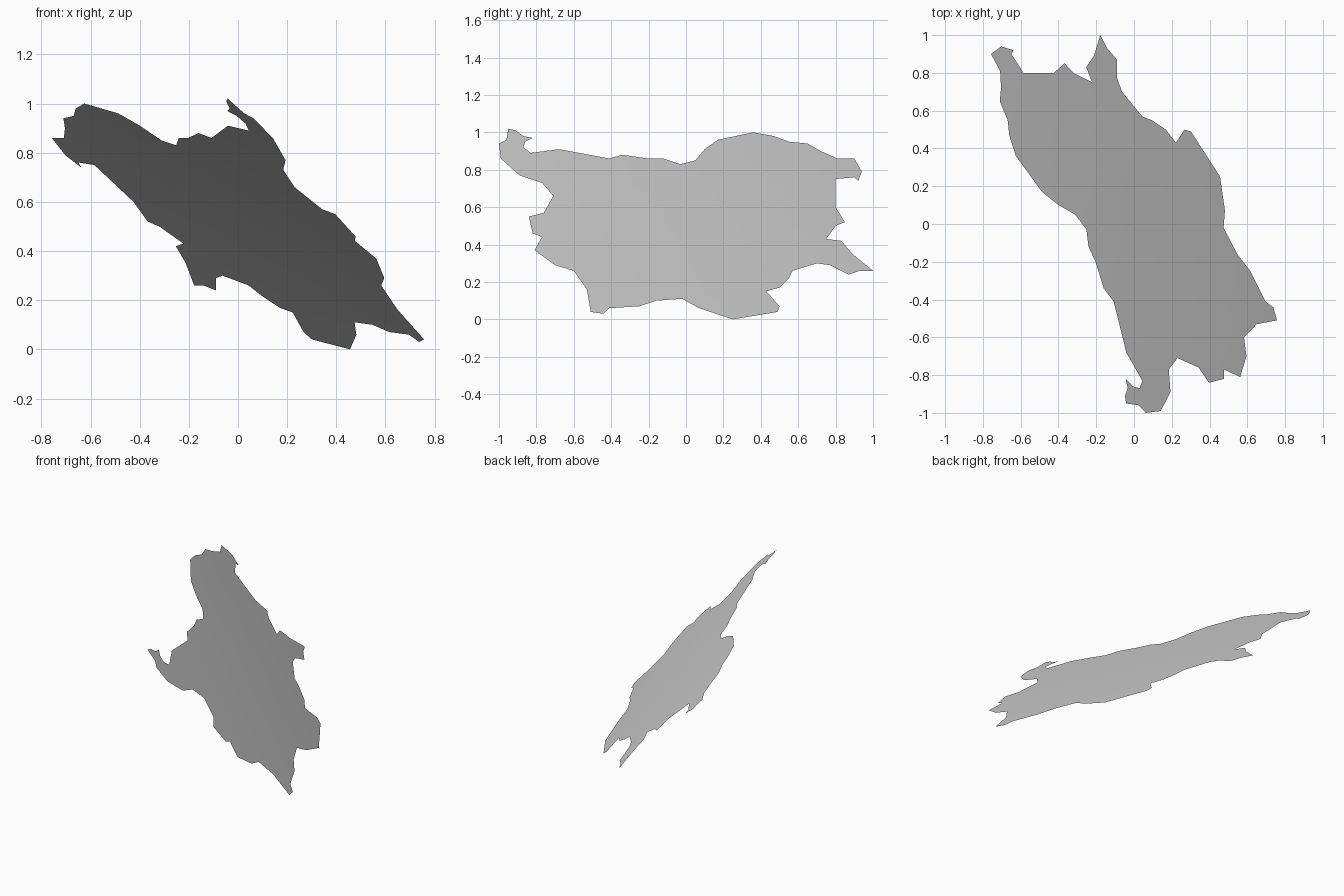
import bpy, bmesh, math

if "Cube" in bpy.data.objects:
    bpy.data.objects.remove(bpy.data.objects["Cube"])

# Outline of the territory as seen from the right: (y, z), clockwise from the upper left
OUTLINE = [
    (-1, .94), (-.96, .96), (-.95, 1.02), (-.91, 1.01), (-.87, .98), (-.82, .97), (-.86, .95),
    (-.87, .92), (-.83, .89), (-.68, .91), (-.57, .89), (-.41, .86), (-.34, .88), (-.20, .86),
    (-.12, .86), (-.03, .83), (.05, .85), (.10, .91), (.17, .96), (.36, 1.0), (.47, .98),
    (.55, .95), (.65, .94), (.72, .90), (.81, .86), (.90, .86), (.94, .79), (.92, .74),
    (.90, .76), (.80, .75), (.80, .60), (.85, .52), (.80, .50), (.75, .43), (.83, .42),
    (.89, .35), (1, .26), (.93, .26), (.87, .24), (.77, .29), (.70, .30), (.57, .26),
    (.55, .22), (.50, .17), (.43, .15), (.50, .07), (.49, .04), (.37, .02), (.25, 0),
    (.07, .06), (-.02, .11), (-.16, .10), (-.25, .07), (-.41, .06), (-.44, .03), (-.51, .04),
    (-.53, .16), (-.60, .26), (-.70, .29), (-.81, .37), (-.77, .44), (-.82, .46), (-.84, .55),
    (-.76, .57), (-.71, .66), (-.77, .73), (-.89, .77), (-.99, .86),
]

# The patch lies on a large globe
R, Y0, Z0, X0 = 26.8, 8.35, 17.67, 17.774


def globe_x(y, z):
    return math.sqrt(R * R - (y + Y0) ** 2 - (z + Z0) ** 2) - X0


# Flat filled outline, facing +x
bm = bmesh.new()
face = bm.faces.new([bm.verts.new((0, y, z)) for y, z in reversed(OUTLINE)])
face.normal_update()
if face.normal.x < 0:
    face.normal_flip()
bmesh.ops.triangulate(bm, faces=[face])

# Slice into a grid so the surface can follow the globe
for axis, lo, hi in (((0, 1, 0), -.905, 1), ((0, 0, 1), .105, 1)):
    p = lo
    while p < hi:
        bmesh.ops.bisect_plane(bm, geom=bm.verts[:] + bm.edges[:] + bm.faces[:],
                               plane_co=[a * p for a in axis], plane_no=axis)
        p += .2

# Project on to the globe
for v in bm.verts:
    v.co.x = globe_x(v.co.y, v.co.z)

# Centre in x
xs = [v.co.x for v in bm.verts]
mid = (min(xs) + max(xs)) / 2
for v in bm.verts:
    v.co.x -= mid
for f in bm.faces:
    f.smooth = True

mesh = bpy.data.meshes.new("globe_territory_patch")
bm.to_mesh(mesh)
bm.free()
obj = bpy.data.objects.new("globe_territory_patch", mesh)
bpy.context.collection.objects.link(obj)
